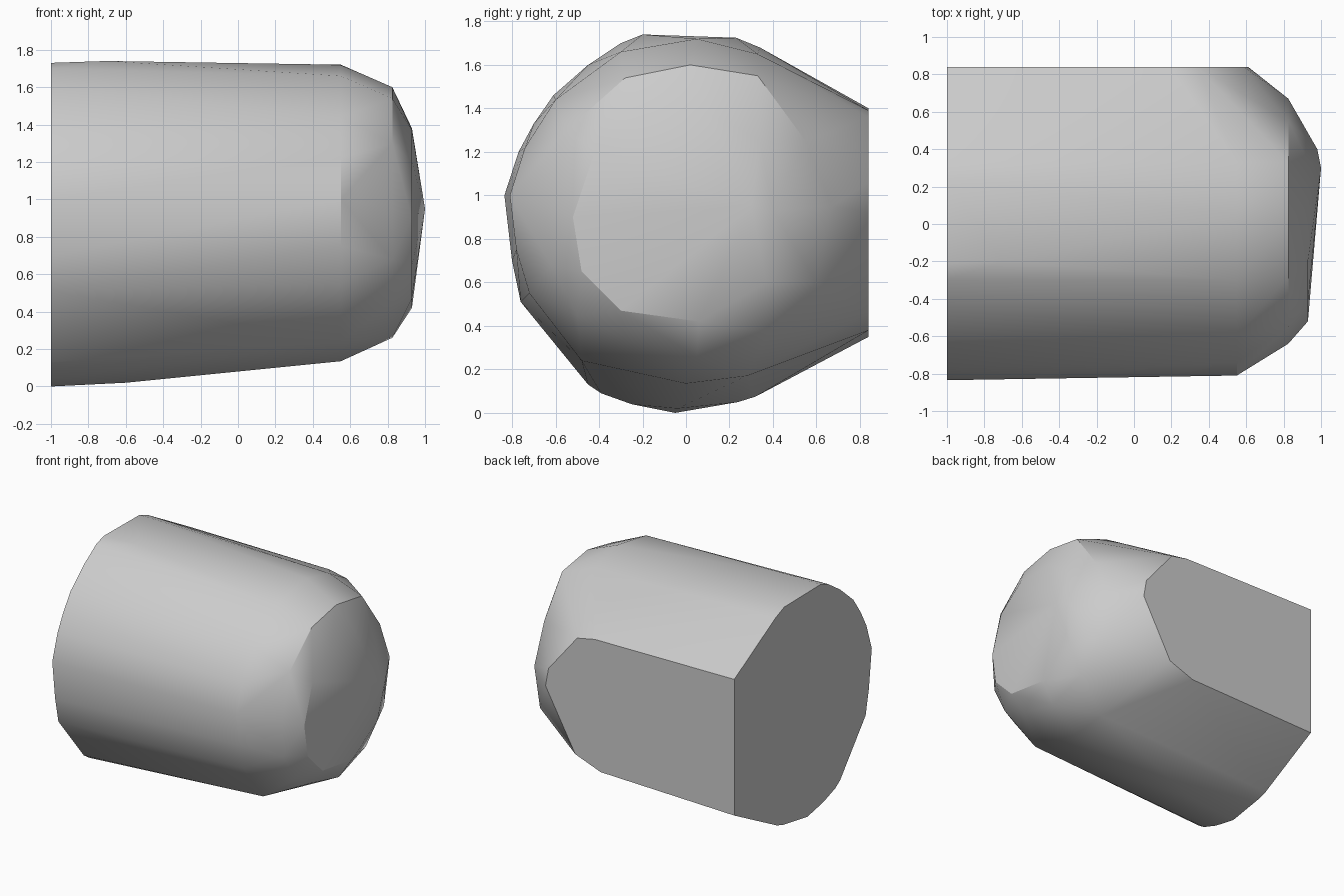
import bpy, bmesh, math

if "Cube" in bpy.data.objects:
    bpy.data.objects.remove(bpy.data.objects["Cube"])

# Cross-sections (y, z) at the cut end, the shoulder, the rounded rim and the cap
cut_end = [(-.835, 1.0), (-.77, 1.2), (-.7, 1.33), (-.61, 1.46), (-.45, 1.6), (-.3, 1.7),
           (-.21, 1.73), (.23, 1.725), (.34, 1.68), (.84, 1.4), (.84, .35), (.32, .075),
           (.24, .05), (0, .01), (-.05, 0), (-.25, .04), (-.39, .09), (-.45, .13),
           (-.62, .34), (-.76, .51), (-.8, .7)]
shoulder = [(-.81, 1.0), (-.74, 1.22), (-.6, 1.44), (-.3, 1.66), (.05, 1.72), (.33, 1.65),
            (.28, .17), (0, .135), (-.48, .24), (-.72, .55), (-.78, .75)]
rim = [(-.64, .95), (-.55, 1.3), (-.28, 1.54), (.02, 1.6), (.33, 1.55), (.55, 1.25),
       (.67, .95), (.6, .6), (.38, .37), (.05, .26), (-.28, .34), (-.5, .45), (-.62, .68)]
cap = [(-.52, .9), (-.42, 1.2), (-.2, 1.37), (.1, 1.38), (.34, 1.25),
       (.37, .6), (.06, .42), (-.3, .47), (-.48, .65)]
# Outline of the flat side (x, z) at y = 0.84
flat_side = [(.19, 1.39), (.34, 1.36), (.585, 1.06), (.61, .92), (.356, .46), (.14, .38)]


def section(x, pts):
    return [(x, y, z) for y, z in pts]


points = section(-1, cut_end) + section(.55, shoulder) + section(.825, rim) + section(.93, cap)
points += [(x, .84, z) for x, z in flat_side]
# Cap peak and the long, slightly bowed top and bottom ridges
points += [(1, .3, .95), (.98, .4, .93), (-.7, -.2, 1.74), (-.6, -.04, .02)]

# Tight convex body wrapped around the sections
bm = bmesh.new()
for p in points:
    bm.verts.new(p)
bmesh.ops.convex_hull(bm, input=bm.verts[:])
bmesh.ops.delete(bm, geom=[v for v in bm.verts if not v.link_faces], context='VERTS')
bmesh.ops.dissolve_limit(bm, angle_limit=math.radians(1), verts=bm.verts[:], edges=bm.edges[:])
bmesh.ops.recalc_face_normals(bm, faces=bm.faces[:])
mesh = bpy.data.meshes.new("rounded_block")
bm.to_mesh(mesh)
bm.free()
body = bpy.data.objects.new("rounded_block", mesh)
bpy.context.collection.objects.link(body)

# Soft facets on the rounded shell, crisp edges at the two flat cuts
bpy.context.view_layer.objects.active = body
body.select_set(True)
bpy.ops.object.shade_smooth_by_angle(angle=math.radians(25))
